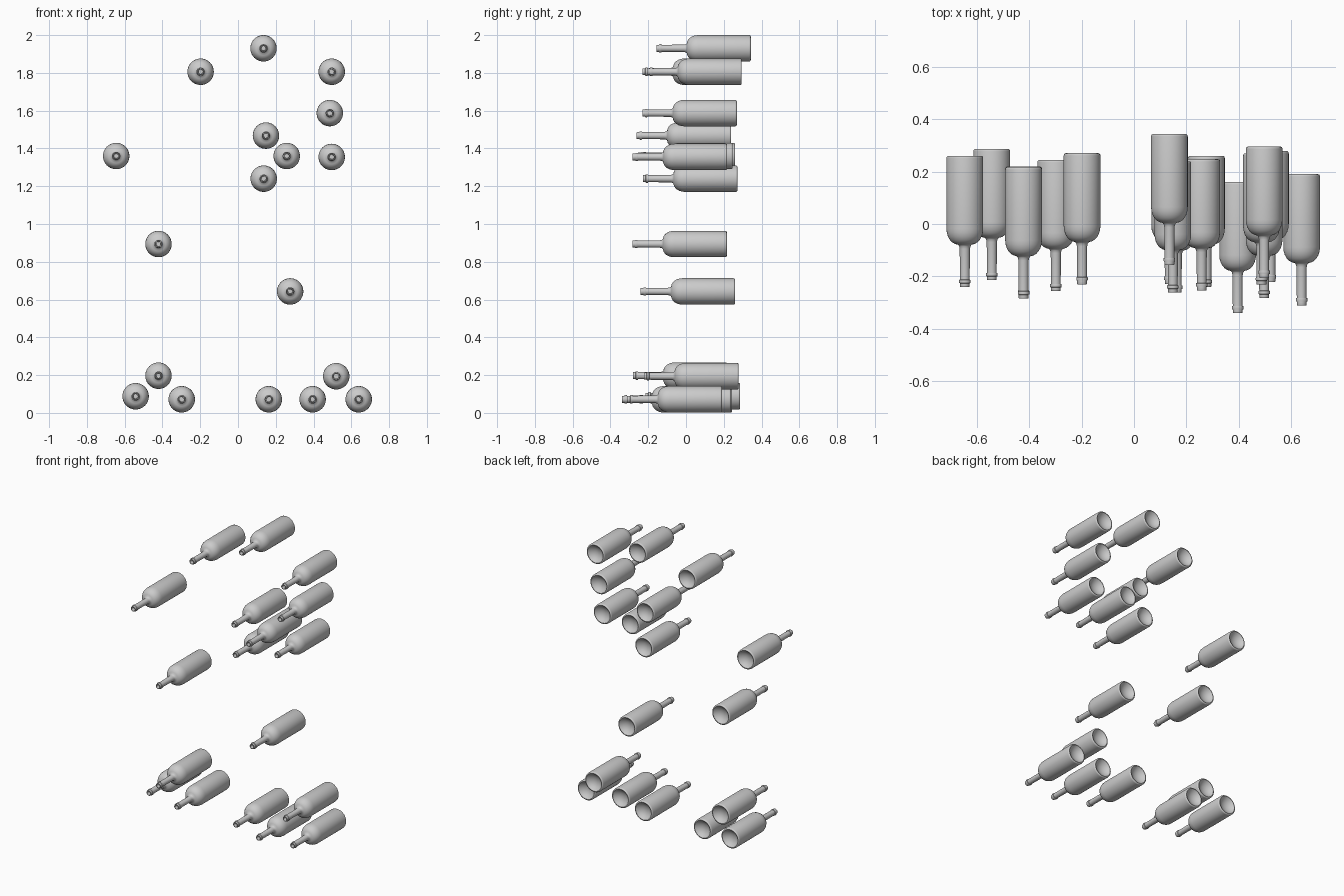
import bpy, bmesh, math

# Lathe profile: (radius, distance from base toward the mouth)
R = 0.07
PROFILE = [(0.0, 0.03), (0.022, 0.027), (0.042, 0.018), (0.056, 0.005),
           (0.061, 0.0), (0.066, 0.001), (0.069, 0.004), (R, 0.009)]
# rounded shoulder
PROFILE += [(0.026 + 0.044 * math.cos(a), 0.278 + 0.06 * math.sin(a))
            for a in (math.radians(15 * i) for i in range(6))]
# neck, lip rings and mouth recess
PROFILE += [(0.026, 0.339), (0.0215, 0.345), (0.0195, 0.355), (0.0185, 0.472),
            (0.0215, 0.473), (0.022, 0.476), (0.022, 0.482), (0.0215, 0.485),
            (0.0185, 0.486), (0.0185, 0.498), (0.0175, 0.5), (0.013, 0.5),
            (0.012, 0.497), (0.012, 0.47), (0.0, 0.47)]
SIDES = 40


def bottle_mesh():
    bm = bmesh.new()
    rings = []
    for r, t in PROFILE:
        if r == 0:
            rings.append([bm.verts.new((0, -t, 0))])
        else:
            rings.append([bm.verts.new((r * math.cos(2 * math.pi * i / SIDES), -t,
                                        r * math.sin(2 * math.pi * i / SIDES)))
                          for i in range(SIDES)])
    for a, b in zip(rings, rings[1:]):
        for i in range(SIDES):
            j = (i + 1) % SIDES
            quad = [a[i % len(a)], a[j % len(a)], b[j % len(b)], b[i % len(b)]]
            bm.faces.new(list(dict.fromkeys(quad)))
    bmesh.ops.recalc_face_normals(bm, faces=bm.faces)
    # smooth body, crisp lip edges
    for f in bm.faces:
        f.smooth = True
    for e in bm.edges:
        e.smooth = e.calc_face_angle(0) < math.radians(40)
    mesh = bpy.data.meshes.new("bottle")
    bm.to_mesh(mesh)
    bm.free()
    return mesh


# Bottle positions: x, base y, z of axis
BOTTLES = [
    (0.135, 0.343, 1.93), (-0.198, 0.270, 1.806), (0.496, 0.295, 1.806),
    (0.486, 0.269, 1.587), (0.148, 0.239, 1.468), (0.258, 0.247, 1.36),
    (0.496, 0.218, 1.355), (0.136, 0.272, 1.24), (-0.645, 0.260, 1.36),
    (-0.421, 0.216, 0.894), (0.276, 0.260, 0.643), (-0.421, 0.219, 0.197),
    (-0.542, 0.286, 0.088), (-0.298, 0.244, 0.072), (0.163, 0.238, 0.072),
    (0.395, 0.160, 0.072), (0.52, 0.278, 0.194), (0.639, 0.190, 0.072),
]
mesh = bottle_mesh()
for n, pos in enumerate(BOTTLES, 1):
    ob = bpy.data.objects.new(f"bottle_{n:02d}", mesh)
    ob.location = pos
    bpy.context.collection.objects.link(ob)
